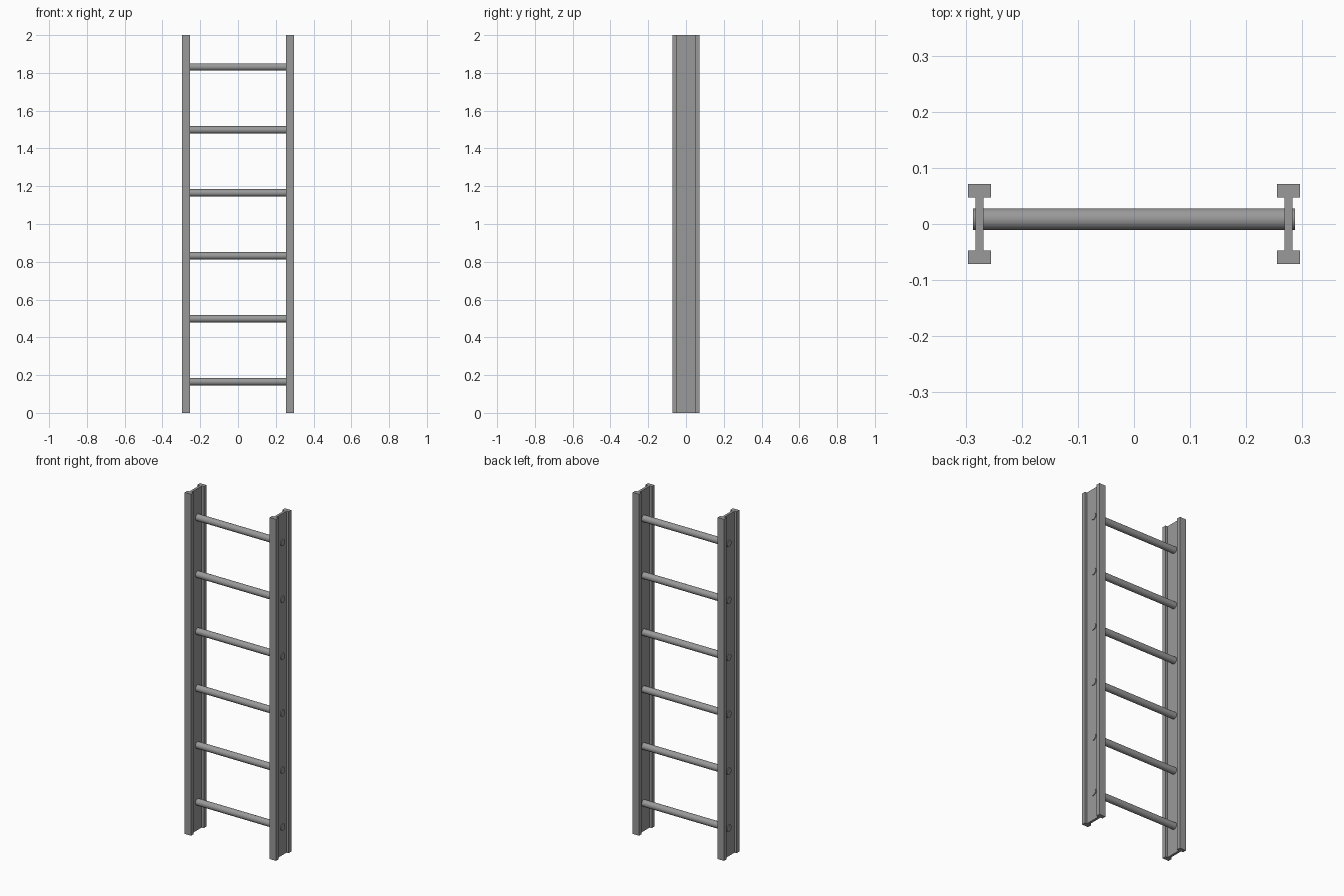
import bpy, bmesh
from math import pi, radians
from mathutils import Matrix

cube = bpy.data.objects.get("Cube")
if cube:
    bpy.data.objects.remove(cube, do_unlink=True)

HEIGHT = 2.0
RAIL_X = 0.275          # centre of each side rail
FLANGE_W, WEB_W = 0.0205, 0.0072   # half widths
OUTER_Y, INNER_Y = 0.071, 0.047
RUNG_R, RUNG_Y, RUNG_LEN = 0.0195, 0.0085, 0.573
RUNGS = 6

steel = bpy.data.materials.new("grey_metal")
steel.use_nodes = True
colour = (0.32, 0.32, 0.32, 1)
steel.diffuse_color = colour
steel.node_tree.nodes["Principled BSDF"].inputs["Base Color"].default_value = colour


def add_object(name, bm):
    bmesh.ops.recalc_face_normals(bm, faces=bm.faces)
    mesh = bpy.data.meshes.new(name)
    bm.to_mesh(mesh)
    bm.free()
    mesh.materials.append(steel)
    obj = bpy.data.objects.new(name, mesh)
    bpy.context.collection.objects.link(obj)
    return obj


# I-beam side rails, extruded from one mirrored half profile
half = [(WEB_W, -INNER_Y), (WEB_W, INNER_Y), (FLANGE_W, INNER_Y), (FLANGE_W, OUTER_Y)]
half = [(FLANGE_W, -OUTER_Y), (FLANGE_W, -INNER_Y)] + half
profile = half + [(-x, y) for x, y in reversed(half)]
for name, side in (("left_rail", 1), ("right_rail", -1)):
    bm = bmesh.new()
    face = bm.faces.new([bm.verts.new((side * RAIL_X + x, y, 0)) for x, y in profile])
    top = bmesh.ops.extrude_face_region(bm, geom=[face])["geom"]
    bmesh.ops.translate(bm, vec=(0, 0, HEIGHT),
                        verts=[v for v in top if isinstance(v, bmesh.types.BMVert)])
    add_object(name, bm)

# Round rungs passing through both webs
for i in range(RUNGS):
    z = HEIGHT * (i + 0.5) / RUNGS - 0.002
    bm = bmesh.new()
    bmesh.ops.create_cone(bm, cap_ends=True, segments=32, radius1=RUNG_R, radius2=RUNG_R,
                          depth=RUNG_LEN,
                          matrix=Matrix.Translation((0, RUNG_Y, z)) @ Matrix.Rotation(pi / 2, 4, "Y"))
    rung = add_object(f"rung_{i + 1}", bm)
    bpy.ops.object.select_all(action="DESELECT")
    rung.select_set(True)
    bpy.context.view_layer.objects.active = rung
    bpy.ops.object.shade_smooth_by_angle(angle=radians(35))
